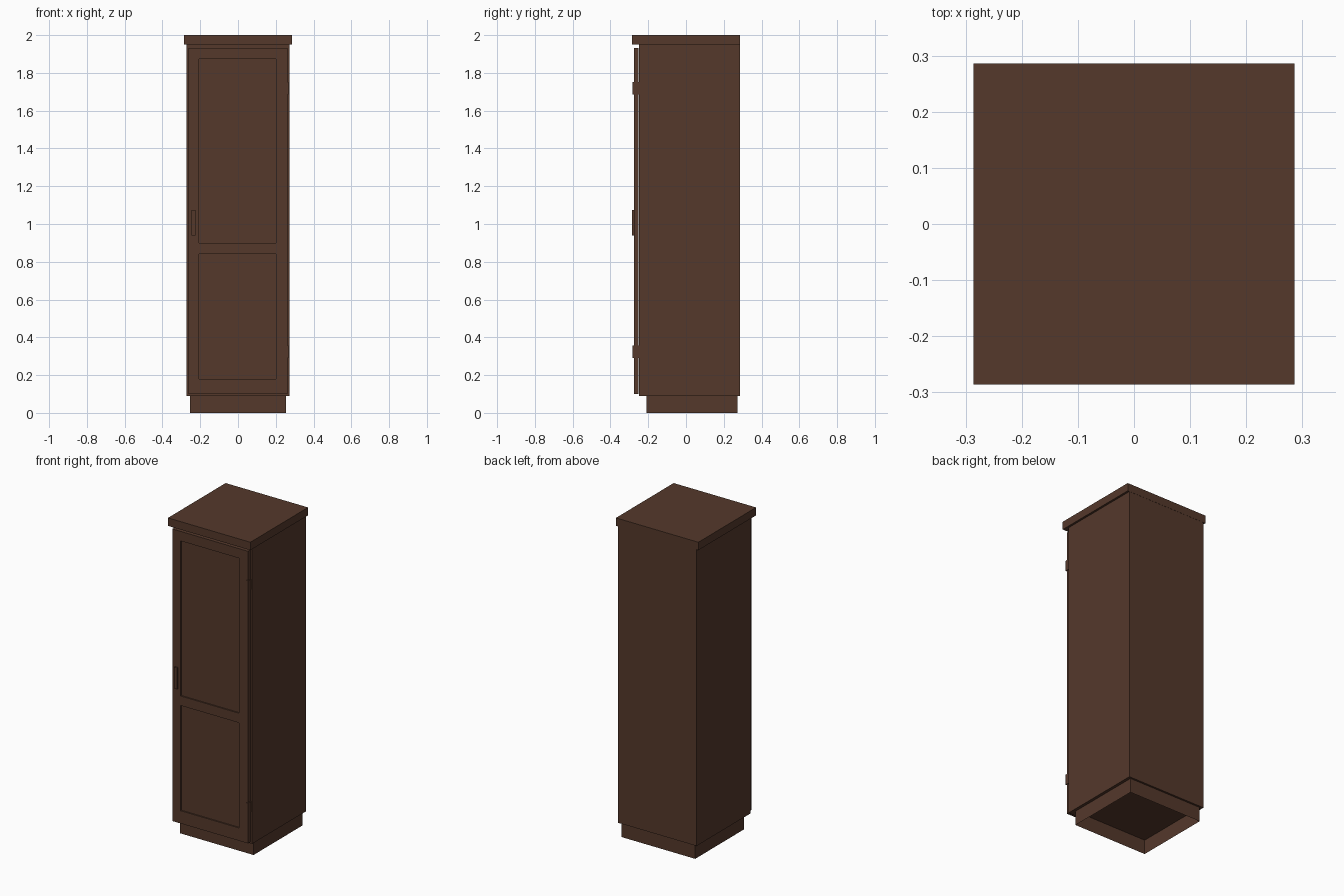
import bpy, bmesh, math
from mathutils import Vector

if "Cube" in bpy.data.objects:
    bpy.data.objects.remove(bpy.data.objects["Cube"])

wood = bpy.data.materials.new("dark_brown_wood")
wood.diffuse_color = (0.089, 0.040, 0.024, 1)
wood.use_nodes = True
wood.node_tree.nodes["Principled BSDF"].inputs["Base Color"].default_value = wood.diffuse_color


def finish(name, bm):
    mesh = bpy.data.meshes.new(name)
    bm.to_mesh(mesh)
    bm.free()
    mesh.materials.append(wood)
    obj = bpy.data.objects.new(name, mesh)
    bpy.context.collection.objects.link(obj)
    return obj


def box_mesh(x, y, z):
    """Box spanning the given (low, high) range on each axis."""
    bm = bmesh.new()
    bmesh.ops.create_cube(bm, size=1)
    for v in bm.verts:
        v.co = Vector([r[0] if c < 0 else r[1] for c, r in zip(v.co, (x, y, z))])
    return bm


def box(name, x, y, z):
    return finish(name, box_mesh(x, y, z))


# Carcass and overhanging top, flush at the back
box("cabinet_body", (-0.273, 0.273), (-0.25, 0.285), (0.09, 1.95))
box("cabinet_top", (-0.286, 0.286), (-0.286, 0.286), (1.95, 2.0))

# Recessed plinth, hollow and open underneath
bm = box_mesh((-0.255, 0.255), (-0.21, 0.273), (0.0, 0.09))
bmesh.ops.delete(bm, geom=[f for f in bm.faces if abs(f.normal.z) > 0.9],
                 context='FACES_ONLY')
finish("plinth", bm)

# Door with two sunken panels
PANEL_X = (-0.206, 0.20)
PANELS_Z = [(0.18, 0.84), (0.90, 1.873)]
bm = box_mesh((-0.263, 0.263), (-0.276, -0.252), (0.10, 1.933))
cuts = [((x, 0, 0), (1, 0, 0)) for x in PANEL_X]
cuts += [((0, 0, z), (0, 0, 1)) for pair in PANELS_Z for z in pair]
for co, no in cuts:
    bmesh.ops.bisect_plane(bm, geom=bm.verts[:] + bm.edges[:] + bm.faces[:],
                           plane_co=co, plane_no=no)
bm.normal_update()
panels = []
for f in bm.faces:
    c = f.calc_center_median()
    if f.normal.y < -0.9 and PANEL_X[0] < c.x < PANEL_X[1]:
        if any(lo < c.z < hi for lo, hi in PANELS_Z):
            panels.append(f)
for f in bmesh.ops.extrude_discrete_faces(bm, faces=panels)["faces"]:
    bmesh.ops.translate(bm, verts=f.verts[:], vec=(0, 0.008, 0))
bmesh.ops.recalc_face_normals(bm, faces=bm.faces[:])
finish("door", bm)

# Pull handle
box("door_handle", (-0.245, -0.225), (-0.286, -0.275), (0.94, 1.075))

# Hinges on the right edge of the door
for label, z in (("lower", 0.323), ("upper", 1.718)):
    box(label + "_hinge", (0.256, 0.267), (-0.282, -0.25), (z - 0.033, z + 0.033))
